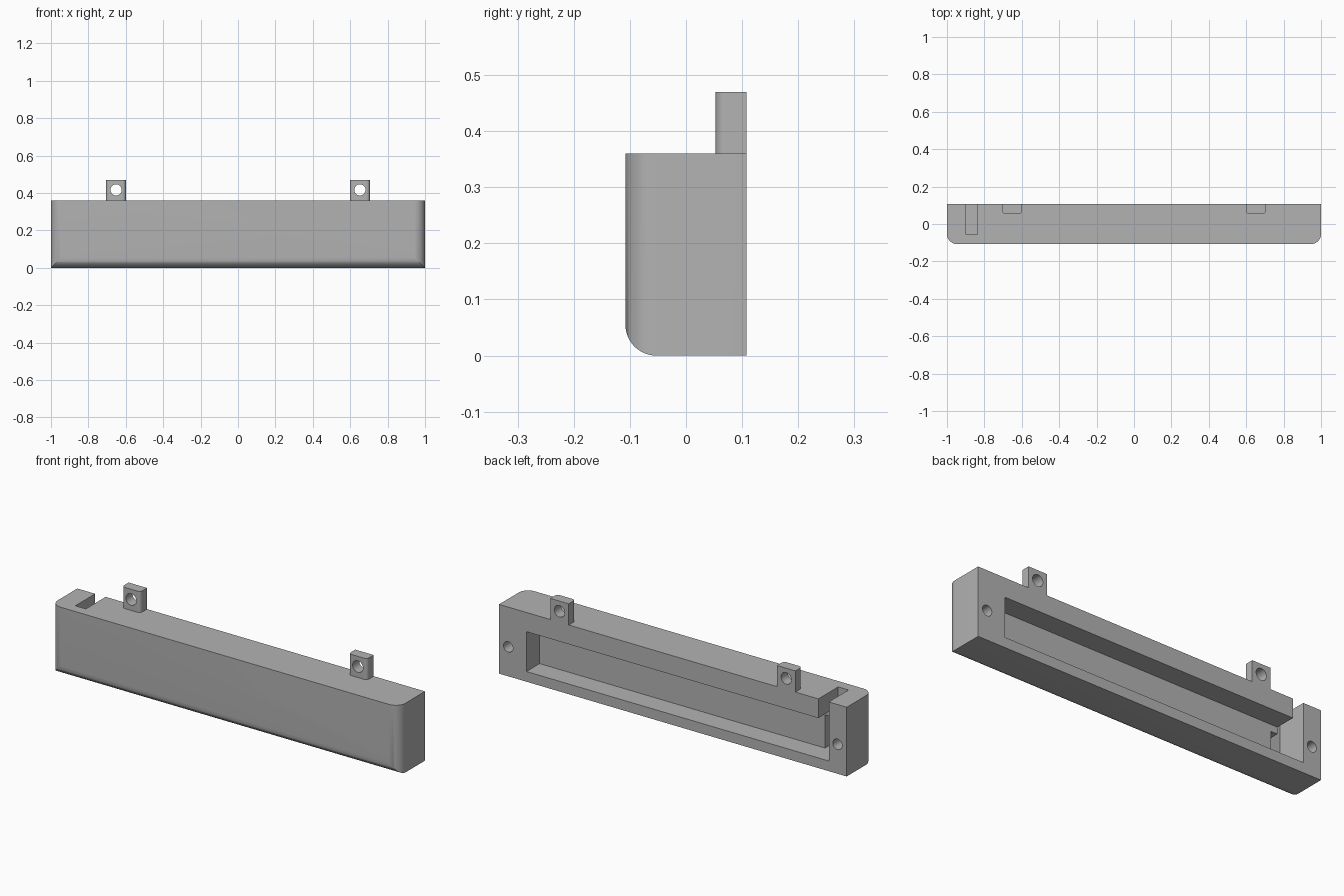
import bpy
import math
from mathutils import Matrix, Vector

cube = bpy.data.objects.get("Cube")
if cube:
    bpy.data.objects.remove(cube)

grey = bpy.data.materials.new("plain grey")
grey.use_nodes = True
grey.diffuse_color = (0.45, 0.45, 0.45, 1)
grey.node_tree.nodes["Principled BSDF"].inputs["Base Color"].default_value = (0.45, 0.45, 0.45, 1)

DEPTH, HEIGHT, FILLET = 0.108, 0.36, 0.055


def prism(name, outline, low, high, place):
    """Closed solid from a 2D outline; place(u, v, w) maps it into the model."""
    n = len(outline)
    verts = [place(u, v, w) for w in (low, high) for u, v in outline]
    faces = [list(range(n))[::-1], list(range(n, 2 * n))]
    faces += [[i, (i + 1) % n, n + (i + 1) % n, n + i] for i in range(n)]
    mesh = bpy.data.meshes.new(name)
    mesh.from_pydata(verts, [], faces)
    obj = bpy.data.objects.new(name, mesh)
    bpy.context.collection.objects.link(obj)
    mesh.materials.append(grey)
    return obj


def upright(u, v, w):
    return (u, v, w)


def sideways(u, v, w):
    return (w, u, v)


def backward(u, v, w):
    return (u, w, -v)


def arc(cx, cy, r, start, steps=12):
    angles = [math.radians(start + 90 * i / steps) for i in range(steps + 1)]
    return [(cx + r * math.cos(a), cy + r * math.sin(a)) for a in angles]


def front_rounded(x0, x1, y0, y1, r):
    """Plan outline with its two front corners rounded."""
    return (arc(x0 + r, y0 + r, r, 180) + arc(x1 - r, y0 + r, r, 270)
            + [(x1, y1), (x0, y1)])


def box(name, x0, x1, y0, y1, z0, z1):
    return prism(name, [(x0, y0), (x1, y0), (x1, y1), (x0, y1)], z0, z1, upright)


def hole(x, z, r, y0, y1):
    circle = [p for q in range(4) for p in arc(x, -z, r, 90 * q, 8)[:-1]]
    return prism("hole_cutter", circle, y0, y1, backward)


def combine(obj, cutter, operation="DIFFERENCE"):
    cutter.hide_render = True
    mod = obj.modifiers.new("cut", "BOOLEAN")
    mod.operation = operation
    mod.solver = "EXACT"
    mod.object = cutter
    bpy.context.view_layer.objects.active = obj
    bpy.ops.object.modifier_apply(modifier=mod.name)
    bpy.data.objects.remove(cutter)


def smooth(obj):
    bpy.ops.object.select_all(action="DESELECT")
    obj.select_set(True)
    bpy.context.view_layer.objects.active = obj
    bpy.ops.object.shade_smooth_by_angle(angle=math.radians(30))


# Housing: rounded plan crossed with a rounded side profile
housing = prism("housing", front_rounded(-1, 1, -DEPTH, DEPTH, FILLET), 0, HEIGHT, upright)
profile = arc(-DEPTH + FILLET, FILLET, FILLET, 180) + [
    (DEPTH, 0), (DEPTH, HEIGHT + 0.1), (-DEPTH, HEIGHT + 0.1)]
combine(housing, prism("profile_cutter", profile, -1.1, 1.1, sideways), "INTERSECT")

# Long rear cavity, its deeper end pocket and the slot through the top
for limits in ((-0.897, 0.842, 0, 0.2, 0.053, 0.26),
               (-0.897, -0.8, -0.055, 0.05, 0.053, 0.225),
               (-0.897, -0.837, -0.055, 0.2, 0.053, 0.5)):
    combine(housing, box("pocket_cutter", *limits))

# Blind screw holes in the rear end walls
for side in (-1, 1):
    combine(housing, hole(side * 0.947, 0.153, 0.027, -0.02, 0.2))
smooth(housing)

# Mounting tabs on the top rear edge
for side, label in ((-1, "right"), (1, "left")):
    x = side * 0.652
    tab = prism(label + "_mounting_tab",
                front_rounded(x - 0.053, x + 0.053, 0.053, DEPTH, 0.018),
                HEIGHT, 0.47, upright)
    combine(tab, hole(x, 0.417, 0.03, 0, 0.2))
    smooth(tab)
